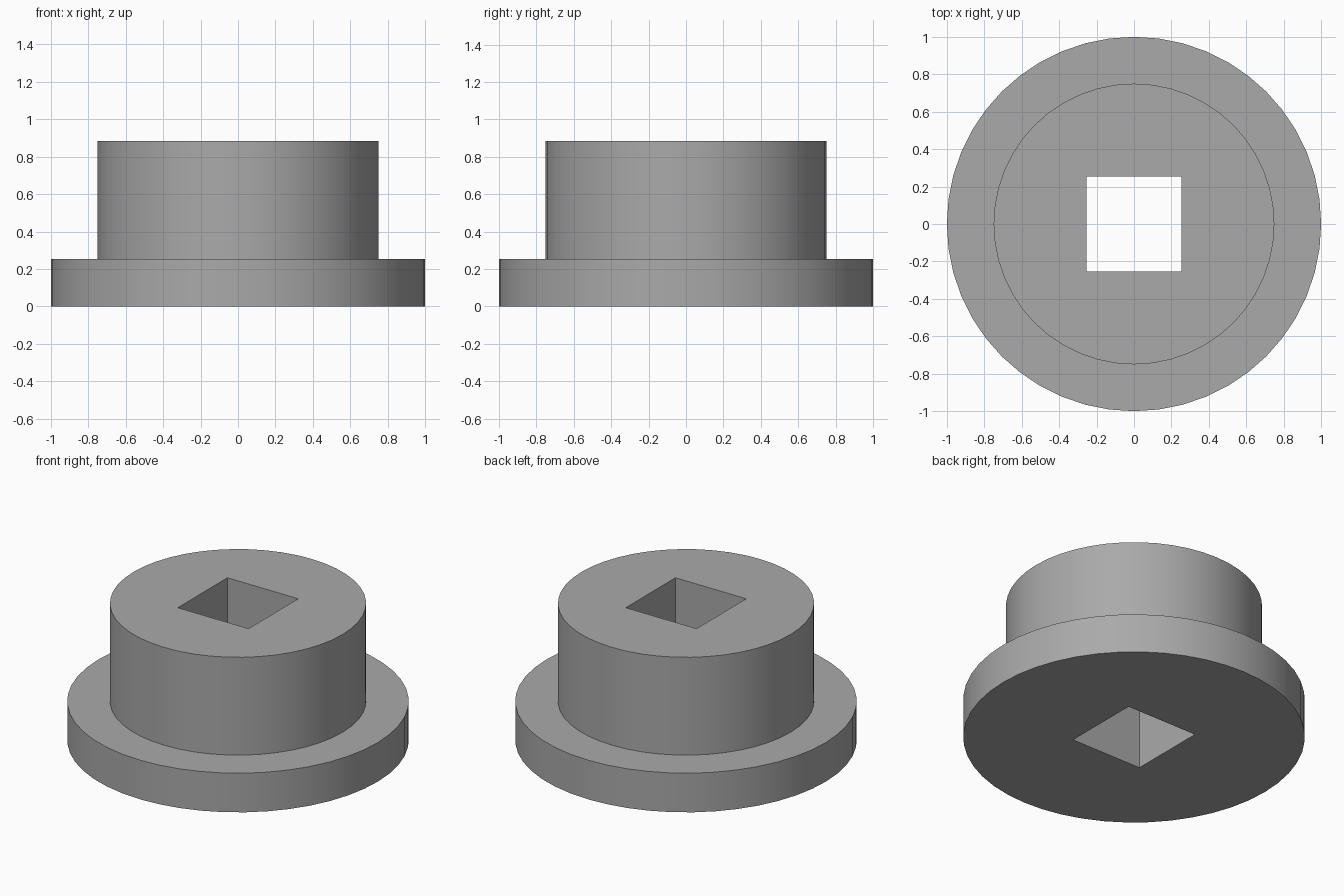
import bpy
import bmesh
from math import radians, cos, sin, tau

SEGMENTS = 48
HOLE = 0.253          # half width of the square bore

cube = bpy.data.objects.get("Cube")
if cube:
    bpy.data.objects.remove(cube, do_unlink=True)

grey = bpy.data.materials.new("plain grey")
grey.use_nodes = True
colour = (0.4, 0.4, 0.4, 1)
grey.diffuse_color = colour
grey.node_tree.nodes["Principled BSDF"].inputs["Base Color"].default_value = colour


def ring(bm, radius, z):
    return [bm.verts.new((radius * cos(tau * i / SEGMENTS), radius * sin(tau * i / SEGMENTS), z))
            for i in range(SEGMENTS)]


def square(bm, z):
    return [bm.verts.new((x * HOLE, y * HOLE, z)) for x, y in ((1, 1), (-1, 1), (-1, -1), (1, -1))]


def bridge(bm, low, high):
    n = len(low)
    for i in range(n):
        j = (i + 1) % n
        bm.faces.new((low[i], low[j], high[j], high[i]))


def holed_cap(bm, outer, inner):
    # Each corner of the bore fans out to a quarter of the rim
    quarter = SEGMENTS // 4
    for c in range(4):
        for i in range(quarter):
            k = c * quarter + i
            bm.faces.new((inner[c], outer[k], outer[(k + 1) % SEGMENTS]))
        bm.faces.new((inner[c], outer[(c + 1) * quarter % SEGMENTS], inner[(c + 1) % 4]))


# Flanged bush: wide flange, narrower boss and a square bore right through
bm = bmesh.new()
rings = [ring(bm, r, z) for r, z in ((1, 0), (1, 0.253), (0.75, 0.253), (0.75, 0.885))]
for low, high in zip(rings, rings[1:]):
    bridge(bm, low, high)
bore_low, bore_high = square(bm, 0), square(bm, 0.885)
bridge(bm, bore_high, bore_low)
holed_cap(bm, rings[-1], bore_high)
holed_cap(bm, rings[0], bore_low)
bmesh.ops.recalc_face_normals(bm, faces=bm.faces)

mesh = bpy.data.meshes.new("flanged_bush")
bm.to_mesh(mesh)
bm.free()
mesh.materials.append(grey)
bush = bpy.data.objects.new("flanged_bush", mesh)
bpy.context.collection.objects.link(bush)

# Smooth round walls, crisp rims
bpy.ops.object.select_all(action="DESELECT")
bush.select_set(True)
bpy.context.view_layer.objects.active = bush
bpy.ops.object.shade_smooth_by_angle(angle=radians(30))
